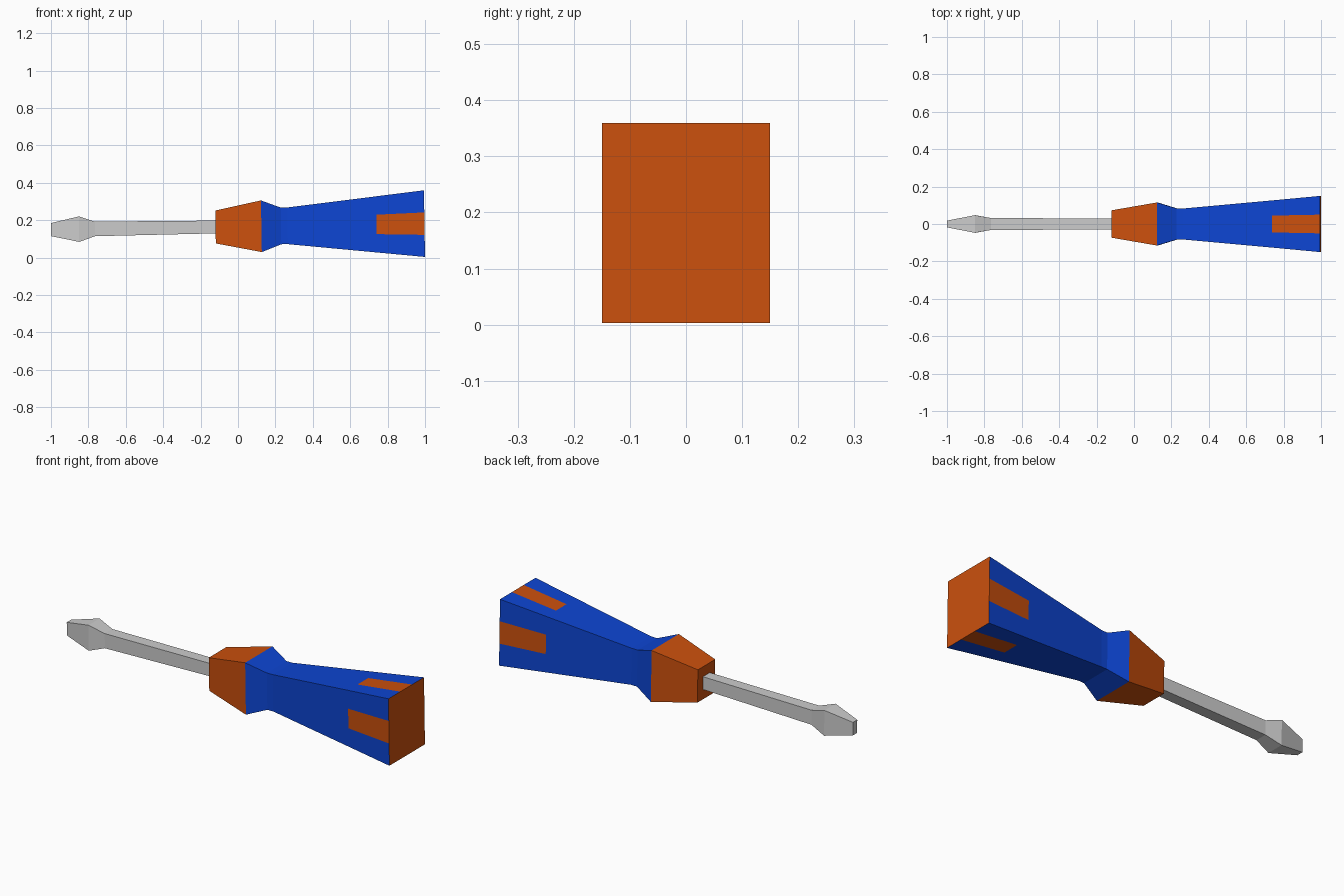
import bpy
import bmesh

if "Cube" in bpy.data.objects:
    bpy.data.objects.remove(bpy.data.objects["Cube"])


def material(name, rgb):
    m = bpy.data.materials.new(name)
    m.diffuse_color = (*rgb, 1)
    m.use_nodes = True
    m.node_tree.nodes["Principled BSDF"].inputs["Base Color"].default_value = m.diffuse_color
    return m


ORANGE = material("orange", (0.6, 0.08, 0.004))
BLUE = material("blue", (0.004, 0.06, 0.65))


def ring(x, hy, hz, sy=None, sz=None):
    """Rectangular cross-section; sy/sz add stripe points on every side.
    The axis climbs slightly because the tool lies on the ground."""
    if sy is None:
        pts = [(-hy, -hz), (hy, -hz), (hy, hz), (-hy, hz)]
    else:
        half = [(-hy, -hz), (-sy, -hz), (sy, -hz), (hy, -hz), (hy, -sz), (hy, sz)]
        pts = half + [(-y, -z) for y, z in half]
    return [(x - 0.016 * z, y, 0.1655 + 0.016 * x + z) for y, z in pts]


def loft(name, sections, mats=(), paint=None, closed_start=True):
    bm = bmesh.new()
    rings = [[bm.verts.new(p) for p in ring(*s)] for s in sections]
    n = len(rings[0])
    for i, (a, b) in enumerate(zip(rings, rings[1:])):
        for j in range(n):
            k = (j + 1) % n
            f = bm.faces.new((a[j], a[k], b[k], b[j]))
            if paint:
                f.material_index = paint(i, j)
    if closed_start:
        bm.faces.new(rings[0])
    end = bm.faces.new(rings[-1])
    end.material_index = max(len(mats) - 1, 0)
    bmesh.ops.recalc_face_normals(bm, faces=bm.faces[:])
    me = bpy.data.meshes.new(name)
    bm.to_mesh(me)
    bm.free()
    for m in mats:
        me.materials.append(m)
    ob = bpy.data.objects.new(name, me)
    bpy.context.collection.objects.link(ob)
    return ob


# Steel shaft with the flared blade tip
loft("shaft", [
    (-0.999, 0.018, 0.035),
    (-0.85, 0.047, 0.068),
    (-0.765, 0.032, 0.039),
    (-0.10, 0.029, 0.034),
])

# Orange collar at the front of the handle
loft("collar", [(-0.12, 0.073, 0.088), (0.125, 0.115, 0.138)], [ORANGE])

# Blue grip with flush orange stripes on all four sides and an orange end
loft("grip", [
    (0.125, 0.115, 0.138, 0.04, 0.05),
    (0.23, 0.083, 0.098, 0.03, 0.035),
    (0.265, 0.083, 0.098, 0.03, 0.035),
    (0.74, 0.126, 0.150, 0.045, 0.052),
    (0.997, 0.150, 0.178, 0.05, 0.060),
], [BLUE, ORANGE], lambda i, j: int(i == 3 and j % 3 == 1))
